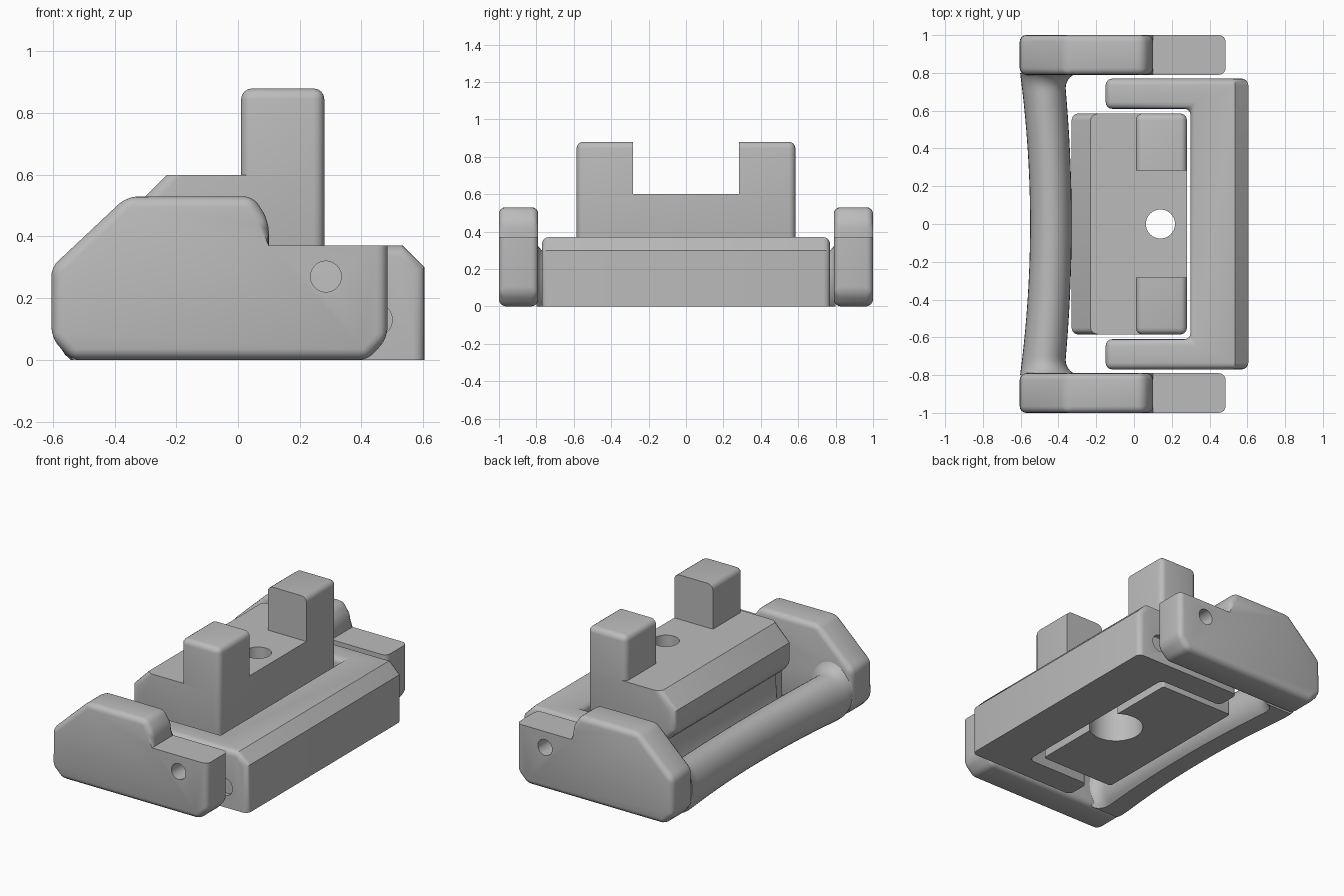
import bpy, bmesh, math
from mathutils import Matrix

cube = bpy.data.objects.get("Cube")
if cube:
    bpy.data.objects.remove(cube, do_unlink=True)

grey = bpy.data.materials.new("plain grey")
grey.use_nodes = True
grey.diffuse_color = (0.5, 0.5, 0.5, 1)
grey.node_tree.nodes["Principled BSDF"].inputs["Base Color"].default_value = (0.5, 0.5, 0.5, 1)


def finish(name, bm):
    bmesh.ops.recalc_face_normals(bm, faces=bm.faces)
    mesh = bpy.data.meshes.new(name)
    bm.to_mesh(mesh)
    bm.free()
    mesh.materials.append(grey)
    obj = bpy.data.objects.new(name, mesh)
    bpy.context.collection.objects.link(obj)
    return obj


def activate(obj):
    bpy.ops.object.select_all(action='DESELECT')
    obj.select_set(True)
    bpy.context.view_layer.objects.active = obj


def prism(name, pts, axis, lo, hi, soft, width=0.035, trim=None):
    """Extrude a profile along Y or Z; round the edges chosen by soft(a, b)."""
    bm = bmesh.new()
    place = (lambda p: (p[0], lo, p[1])) if axis == 'Y' else (lambda p: (p[0], p[1], lo))
    face = bm.faces.new([bm.verts.new(place(p)) for p in pts])
    res = bmesh.ops.extrude_face_region(bm, geom=[face])
    top = [v for v in res["geom"] if isinstance(v, bmesh.types.BMVert)]
    step = (0, hi - lo, 0) if axis == 'Y' else (0, 0, hi - lo)
    bmesh.ops.translate(bm, verts=top, vec=step)
    bmesh.ops.recalc_face_normals(bm, faces=bm.faces)
    if trim:
        cut = bmesh.ops.bisect_plane(bm, geom=bm.verts[:] + bm.edges[:] + bm.faces[:],
                                     plane_co=trim[0], plane_no=trim[1], clear_outer=True)
        edges = [e for e in cut["geom_cut"] if isinstance(e, bmesh.types.BMEdge)]
        bmesh.ops.contextual_create(bm, geom=edges)
        bmesh.ops.recalc_face_normals(bm, faces=bm.faces)
    edges = [e for e in bm.edges if soft(e.verts[0].co, e.verts[1].co)]
    bmesh.ops.bevel(bm, geom=edges, offset=width, segments=4, profile=0.5,
                    affect='EDGES', clamp_overlap=True)
    return finish(name, bm)


def bore(obj, radius, depth, loc, along_y=False):
    """Cut a round hole through a part."""
    bm = bmesh.new()
    turn = Matrix.Rotation(math.pi / 2, 4, 'X') if along_y else Matrix()
    bmesh.ops.create_cone(bm, cap_ends=True, segments=48, radius1=radius, radius2=radius,
                          depth=depth, matrix=Matrix.Translation(loc) @ turn)
    cutter = finish("hole_cutter", bm)
    cutter.hide_render = True
    mod = obj.modifiers.new("cut", 'BOOLEAN')
    mod.operation, mod.solver, mod.object = 'DIFFERENCE', 'EXACT', cutter
    activate(obj)
    bpy.ops.object.modifier_apply(modifier=mod.name)
    bpy.data.objects.remove(cutter, do_unlink=True)


def smooth(obj):
    activate(obj)
    bpy.ops.object.shade_smooth_by_angle(angle=math.radians(30))


def mirror_y(obj):
    mod = obj.modifiers.new("mirror", 'MIRROR')
    mod.use_axis = (False, True, False)


# Side cheeks with a stepped top and a pivot hole
cheek_profile = [(-0.54, 0), (0.42, 0), (0.485, 0.07), (0.485, 0.37), (0.1, 0.37),
                 (0.1, 0.45), (0.05, 0.53), (-0.36, 0.53), (-0.605, 0.3), (-0.605, 0.07)]
cheek = prism("side_cheek", cheek_profile, 'Y', 0.79, 1.0,
              lambda a, b: abs(a.z + b.z - 0.74) > 0.01)
bore(cheek, 0.05, 0.5, (0.285, 0.9, 0.27), True)
smooth(cheek)
mirror_y(cheek)

# Waisted grip, rounded above, flat below, flaring into the cheeks
bm = bmesh.new()
rings = []
ROWS, SIDES = 64, 32
for i in range(ROWS + 1):
    y = -0.8 * math.cos(math.pi * i / ROWS)
    t = abs(y) / 0.8
    near = max(0, (abs(y) - 0.71) / 0.09)
    flare = 1 - math.sqrt(max(0, 1 - near * near))
    left = -0.55 - 0.053 * t * t
    right = -0.33 - 0.04 * t * t + 0.09 * flare
    height = 0.26 + 0.02 * t * t + 0.08 * flare
    ring = []
    for k in range(SIDES):
        a = math.tau * k / SIDES
        x = (left + right) / 2 + (right - left) / 2 * math.cos(a)
        ring.append(bm.verts.new((x, y, max(0, height * (0.45 + 0.55 * math.sin(a))))))
    rings.append(ring)
for r, s in zip(rings, rings[1:]):
    for k in range(SIDES):
        n = (k + 1) % SIDES
        bm.faces.new((r[k], r[n], s[n], s[k]))
bm.faces.new(rings[0])
bm.faces.new(rings[-1])
smooth(finish("grip", bm))

# U-shaped frame with a chamfered long edge, a sharp flat base and side pockets
frame_profile = [(0.605, -0.77), (0.605, 0.77), (-0.15, 0.77), (-0.15, 0.61),
                 (0.3, 0.61), (0.3, -0.61), (-0.15, -0.61), (-0.15, -0.77)]
frame = prism("u_frame", frame_profile, 'Z', 0, 0.37,
              lambda a, b: a.z + b.z > 0.01 and not (a.x > 0.5 and abs(a.y - b.y) > 1),
              trim=((0.57, 0, 0.335), (1, 0, 1)))
for side in (-1, 1):
    bore(frame, 0.055, 0.06, (0.445, side * 0.77, 0.13), True)
smooth(frame)

# Centre body with a chamfered, overhanging -x edge
body_profile = [(0.28, 0.28), (0.28, 0.6), (-0.23, 0.6), (-0.33, 0.5),
                (-0.33, 0.36), (-0.25, 0.28)]


def body_edge(a, b):
    deck = a.z + b.z > 1.19
    ridge = a.x + b.x < -0.65 and a.z + b.z > 0.99
    return not deck and not ridge


body = prism("centre_body", body_profile, 'Y', -0.585, 0.585, body_edge)
bore(body, 0.077, 2, (0.14, 0, 0.3))
smooth(body)

# Narrower foot below the body, counterbored through its +x side
foot_profile = [(0.235, 0.01), (0.235, 0.3), (-0.25, 0.3), (-0.25, 0.14),
                (-0.28, 0.08), (-0.28, 0.01)]
foot = prism("centre_foot", foot_profile, 'Y', -0.55, 0.55,
             lambda a, b: abs(a.z - b.z) > 0.01 and abs(a.x - b.x) < 0.01, 0.02)
bore(foot, 0.077, 2, (0.14, 0, 0.3))
bore(foot, 0.16, 0.5, (0.14, 0, 0))
smooth(foot)

# Twin towers on the body, sharp on their inner faces
tower_profile = [(0.01, 0.283), (0.28, 0.283), (0.28, 0.585), (0.01, 0.585)]
tower = prism("tower", tower_profile, 'Z', 0.59, 0.88,
              lambda a, b: a.y + b.y > 0.6 and a.z + b.z > 1.19)
smooth(tower)
mirror_y(tower)
